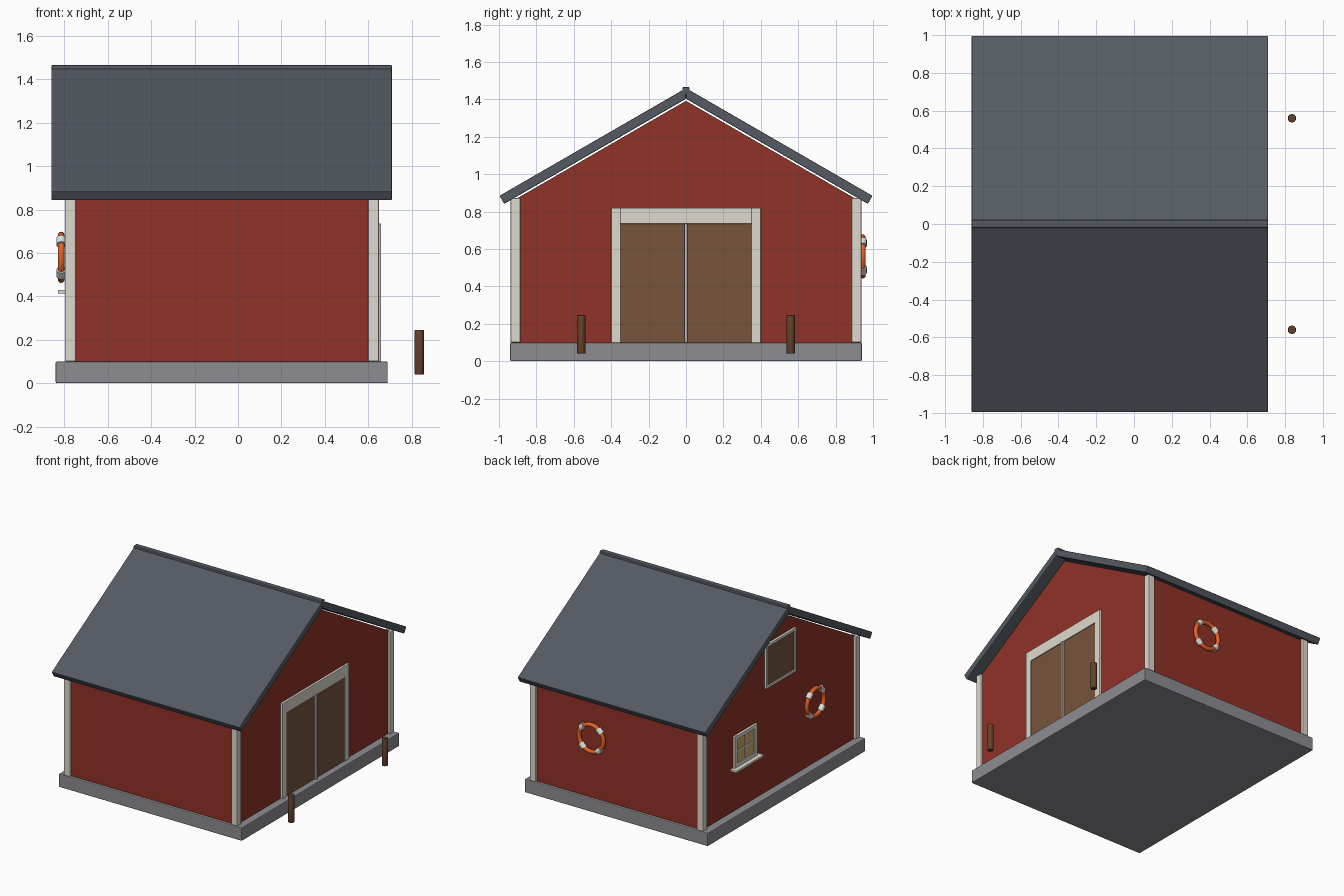
import bpy
import math
from mathutils import Matrix, Vector

cube = bpy.data.objects.get("Cube")
if cube:
    bpy.data.objects.remove(cube, do_unlink=True)


def material(name, r, g, b):
    m = bpy.data.materials.new(name)
    m.use_nodes = True
    m.diffuse_color = (r, g, b, 1)
    m.node_tree.nodes["Principled BSDF"].inputs["Base Color"].default_value = (r, g, b, 1)
    return m


RED = material("barn red", 0.28, 0.032, 0.02)
CREAM = material("cream trim", 0.74, 0.70, 0.62)
SLATE = material("slate roof", 0.09, 0.104, 0.125)
BROWN = material("door brown", 0.19, 0.09, 0.045)
STONE = material("stone grey", 0.27, 0.262, 0.283)
TIMBER = material("dark timber", 0.13, 0.053, 0.024)
ORANGE = material("buoy orange", 0.78, 0.12, 0.02)
WHITE = material("band white", 0.75, 0.75, 0.72)
GLASS = material("warm glass", 0.62, 0.42, 0.14)
METAL = material("light metal", 0.5, 0.5, 0.5)


def bevel(ob, width):
    mod = ob.modifiers.new("soft edge", 'BEVEL')
    mod.width = width
    mod.segments = 2
    mod.limit_method = 'ANGLE'


def mesh_object(name, verts, faces, mat, edge=0.0):
    me = bpy.data.meshes.new(name)
    me.from_pydata(verts, [], faces)
    me.materials.append(mat)
    ob = bpy.data.objects.new(name, me)
    bpy.context.collection.objects.link(ob)
    if edge:
        bevel(ob, edge)
    return ob


def prism(name, profile, x0, x1, mat, edge=0.0):
    """Extrude a counter-clockwise (y, z) profile along x."""
    n = len(profile)
    verts = [(x, y, z) for x in (x0, x1) for y, z in profile]
    faces = [tuple(reversed(range(n))), tuple(range(n, 2 * n))]
    faces += [(i, (i + 1) % n, n + (i + 1) % n, n + i) for i in range(n)]
    return mesh_object(name, verts, faces, mat, edge)


def box(name, x, y, z, mat, edge=0.003):
    """Box from (low, high) pairs on each axis."""
    profile = [(y[0], z[0]), (y[1], z[0]), (y[1], z[1]), (y[0], z[1])]
    return prism(name, profile, x[0], x[1], mat, edge)


def smooth(ob, angle=40):
    bpy.ops.object.select_all(action='DESELECT')
    ob.select_set(True)
    bpy.context.view_layer.objects.active = ob
    bpy.ops.object.shade_smooth_by_angle(angle=math.radians(angle))


SLOPE = math.tan(math.radians(30))
XL, XR, YW = -0.78, 0.633, 0.92      # wall planes
FLOOR = 0.1

# Foundation and walls with gables
box("foundation", (-0.84, 0.69), (-0.94, 0.94), (0, FLOOR), STONE, 0.006)
APEX = 1.392
eave = APEX - SLOPE * YW
prism("walls", [(-YW, FLOOR), (YW, FLOOR), (YW, eave), (0, APEX), (-YW, eave)], XL, XR, RED)

# Corner posts
for xs, side in ((-0.773, "right"), (0.625, "left")):
    for ys, end in ((-0.912, "front"), (0.912, "back")):
        box(f"corner_post_{end}_{side}", (xs - 0.025, xs + 0.025),
            (ys - 0.026, ys + 0.026), (FLOOR, 0.872), CREAM, 0.005)

# Roof slabs and ridge
RIDGE, TIP = 1.46, 0.997
tip_z = RIDGE - SLOPE * TIP
for s, end in ((-1, "front"), (1, "back")):
    profile = [(0, RIDGE), (0, RIDGE - 0.057),
               (s * (TIP - 0.025), tip_z - 0.043), (s * TIP, tip_z)]
    if s < 0:
        profile.reverse()
        profile = profile[::-1]
    else:
        profile.reverse()
        profile = profile[-1:] + profile[:-1]
        profile = profile if s < 0 else list(profile)
    if sum(a[0] * b[1] - b[0] * a[1] for a, b in zip(profile, profile[1:] + profile[:1])) < 0:
        profile.reverse()
    prism(f"roof_{end}", profile, -0.86, 0.71, SLATE, 0.005)
box("ridge_cap", (-0.86, 0.71), (-0.02, 0.02), (1.425, 1.466), SLATE, 0.006)

# Double door with surround
for s, side in ((-1, "front"), (1, "back")):
    box(f"door_jamb_{side}", (XR - 0.01, 0.65), sorted((s * 0.35, s * 0.40)), (FLOOR, 0.82), CREAM)
    box(f"door_leaf_{side}", (XR - 0.01, 0.645), sorted((s * 0.008, s * 0.35)), (FLOOR, 0.735), BROWN)
box("door_lintel", (XR - 0.01, 0.65), (-0.35, 0.35), (0.735, 0.82), CREAM)
box("door_center_strip", (XR - 0.01, 0.66), (-0.009, 0.009), (FLOOR, 0.735), METAL)


def framed_panel(name, y, z, half_w, half_h, rim, mat):
    """Panel with a four-piece trim on the right-hand gable wall."""
    x = (-0.798, XL + 0.01)
    for s in (-1, 1):
        box(f"{name}_stile", x, sorted((y + s * half_w, y + s * (half_w - rim))),
            (z - half_h, z + half_h), CREAM, 0.002)
        box(f"{name}_rail", x, (y - half_w + rim, y + half_w - rim),
            sorted((z + s * half_h, z + s * (half_h - rim))), CREAM, 0.002)
    box(f"{name}_panel", (-0.79, XL + 0.01), (y - half_w + rim, y + half_w - rim),
        (z - half_h + rim, z + half_h - rim), mat, 0)


# Loft hatch and window
framed_panel("loft_hatch", 0, 1.05, 0.18, 0.165, 0.02, BROWN)
WY, WZ = 0.42, 0.548
framed_panel("window", WY, WZ, 0.135, 0.12, 0.03, GLASS)
box("window_muntin_upright", (-0.795, XL), (WY - 0.006, WY + 0.006), (WZ - 0.09, WZ + 0.09), CREAM, 0)
box("window_muntin_cross", (-0.794, XL), (WY - 0.105, WY + 0.105), (WZ - 0.006, WZ + 0.006), CREAM, 0)
box("window_sill", (-0.83, XL + 0.01), (WY - 0.165, WY + 0.165), (0.413, 0.43), CREAM)

# Life rings, each with four bands
RING, TUBE = 0.102, 0.016


def life_ring(name, location, turn):
    place = Matrix.Translation(location) @ turn
    bpy.ops.mesh.primitive_torus_add(major_radius=RING, minor_radius=TUBE,
                                     major_segments=32, minor_segments=10)
    ring = bpy.context.object
    ring.name = name
    ring.data.materials.append(ORANGE)
    ring.matrix_world = place
    smooth(ring)
    for k in range(4):
        a = math.radians(45 + 90 * k)
        bpy.ops.mesh.primitive_cylinder_add(vertices=12, radius=0.022, depth=0.042)
        band = bpy.context.object
        band.name = f"{name}_band"
        band.data.materials.append(WHITE)
        spot = Matrix.Translation(Vector((RING * math.cos(a), RING * math.sin(a), 0)))
        band.matrix_world = (place @ spot @ Matrix.Rotation(a, 4, 'Z')
                             @ Matrix.Rotation(math.pi / 2, 4, 'X'))
        smooth(band)


life_ring("life_ring_gable", (-0.815, -0.38, 0.58), Matrix.Rotation(math.pi / 2, 4, 'Y'))
life_ring("life_ring_back", (0.13, 0.945, 0.56), Matrix.Rotation(math.pi / 2, 4, 'X'))

# Mooring bollards
for y, end in ((-0.56, "front"), (0.56, "back")):
    bpy.ops.mesh.primitive_cylinder_add(vertices=10, radius=0.023, depth=0.206,
                                        location=(0.836, y, 0.143))
    post = bpy.context.object
    post.name = f"bollard_{end}"
    post.data.materials.append(TIMBER)
    bevel(post, 0.004)
    smooth(post)
